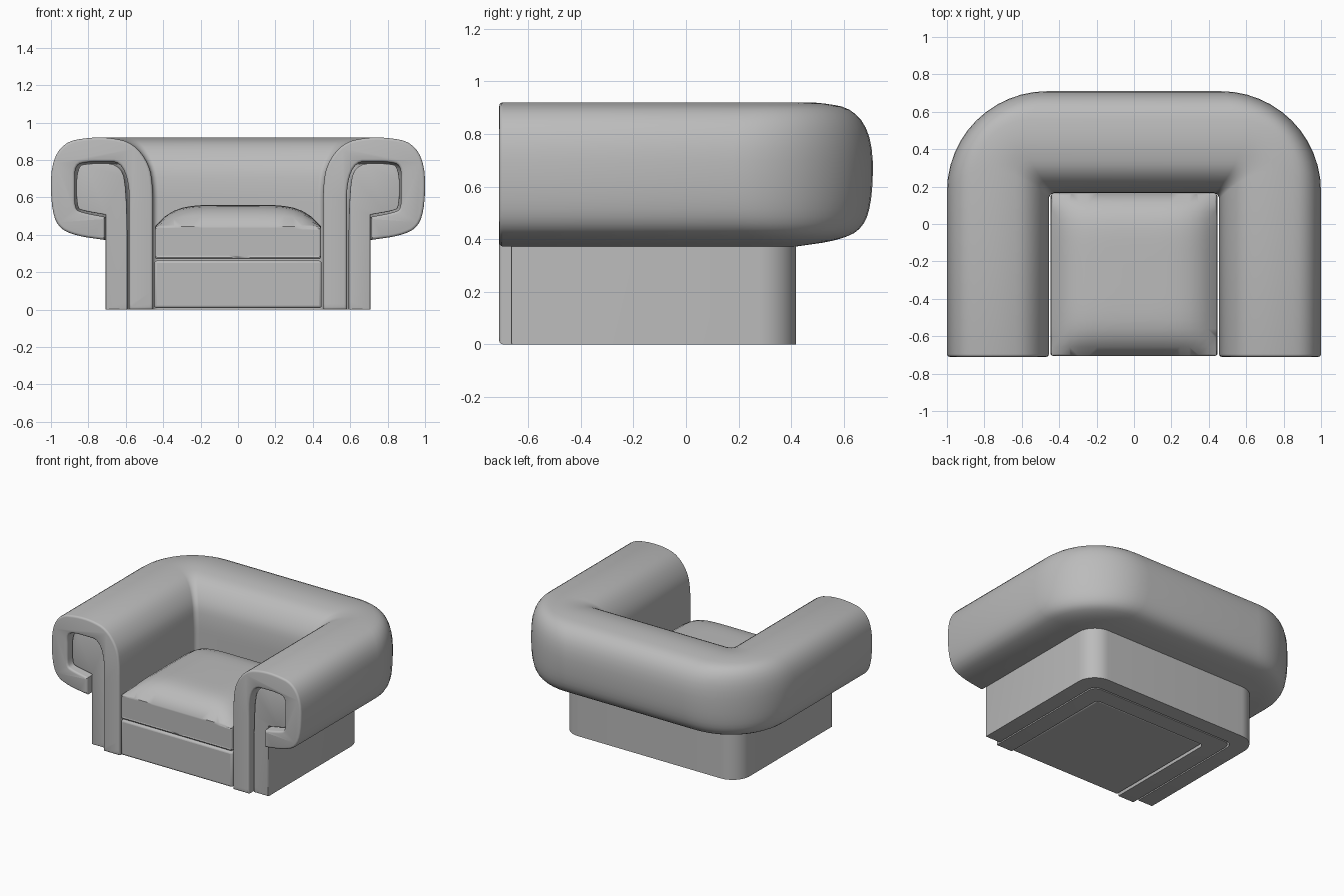
import bpy, bmesh, math

if "Cube" in bpy.data.objects:
    bpy.data.objects.remove(bpy.data.objects["Cube"], do_unlink=True)

INNER_X, INNER_Y, FRONT = 0.455, 0.165, -0.71

# One upholstery colour
grey = bpy.data.materials.new("grey upholstery")
grey.use_nodes = True
COLOR = (0.5, 0.5, 0.5, 1)
grey.diffuse_color = COLOR
grey.node_tree.nodes["Principled BSDF"].inputs["Base Color"].default_value = COLOR


def finish(name, bm, bevel=0):
    bmesh.ops.recalc_face_normals(bm, faces=bm.faces)
    mesh = bpy.data.meshes.new(name)
    bm.to_mesh(mesh)
    bm.free()
    mesh.materials.append(grey)
    obj = bpy.data.objects.new(name, mesh)
    bpy.context.collection.objects.link(obj)
    if bevel:
        mod = obj.modifiers.new("soft edges", "BEVEL")
        mod.width, mod.segments = bevel, 3
        mod.limit_method, mod.angle_limit = "ANGLE", math.radians(50)
    bpy.ops.object.select_all(action="DESELECT")
    obj.select_set(True)
    bpy.context.view_layer.objects.active = obj
    bpy.ops.object.shade_smooth_by_angle(angle=math.radians(40))
    return obj


def soften(points, rounds=2):
    """Corner cutting on an open polyline, ends kept."""
    for _ in range(rounds):
        out = [points[0]]
        for (ax, az), (bx, bz) in zip(points, points[1:]):
            out += [(ax * .75 + bx * .25, az * .75 + bz * .25),
                    (ax * .25 + bx * .75, az * .25 + bz * .75)]
        points = out + [points[-1]]
    return points


def u_path(x, front, steps=12):
    """Plan path around the chair; outer layers get rounder corners."""
    d = x - INNER_X
    r = 0.03 + 1.7 * d * d
    cx, cy = x - r, INNER_Y + d - r
    half = [(x, front)]
    for i in range(steps + 1):
        a = math.pi / 2 * i / steps
        half.append((cx + r * math.cos(a), cy + r * math.sin(a)))
    return half + [(-px, py) for px, py in reversed(half)]


def sweep(name, profile, front, rim):
    bm = bmesh.new()
    lanes = [[bm.verts.new((px, py, z)) for px, py in u_path(x, front)]
             for x, z in profile]
    for a, b in zip(lanes, lanes[1:] + lanes[:1]):
        for i in range(len(a) - 1):
            bm.faces.new((a[i], a[i + 1], b[i + 1], b[i]))
    caps = [bm.faces.new([lane[i] for lane in lanes]) for i in (0, -1)]
    bmesh.ops.recalc_face_normals(bm, faces=bm.faces)
    edges = list({e for f in caps for e in f.edges})
    bmesh.ops.bevel(bm, geom=edges, offset=rim, segments=3, profile=0.5,
                    affect="EDGES", clamp_overlap=False)
    return finish(name, bm)


# Padded scroll band forming both arms and the back
outer = soften([(.455, 0), (.455, .5), (.455, .66), (.475, .78), (.56, .89),
                (.68, .92), (.80, .92), (.93, .895), (1, .78), (1, .56),
                (.965, .44), (.87, .395), (.71, .372)])
inner = soften([(.582, 0), (.582, .5), (.582, .68), (.63, .79), (.72, .79),
                (.80, .79), (.872, .775), (.872, .66), (.872, .54),
                (.84, .52), (.71, .495)])
sweep("scroll_arms_and_back", outer + inner[::-1], FRONT, 0.014)

# Recessed frame inside the scroll, reaching the floor
core = soften([(.592, 0), (.592, .67), (.64, .782), (.79, .782), (.864, .768),
               (.864, .545), (.83, .528), (.708, .507)])
sweep("arm_frame", core + [(.708, 0)], FRONT + 0.045, 0.006)


def box(name, x, y0, y1, z0, z1, bevel, cuts=0, crown=0):
    bm = bmesh.new()
    bmesh.ops.create_cube(bm, size=2)
    if cuts:
        bmesh.ops.subdivide_edges(bm, edges=bm.edges[:], cuts=cuts, use_grid_fill=True)
    for v in bm.verts:
        u, w, t = v.co
        lift = crown * (1 - abs(u) ** 5) * (1 - abs(w) ** 6)
        top = z1 + lift
        v.co = (u * x, (y0 + y1) / 2 + w * (y1 - y0) / 2,
                z0 + (top - z0) * (t + 1) / 2)
    return finish(name, bm, bevel)


# Seat base and crowned cushion
box("seat_base", 0.447, FRONT + 0.005, 0.16, 0.008, 0.262, 0.014)
box("seat_cushion", 0.443, FRONT + 0.005, 0.163, 0.27, 0.445, 0.02, 17, 0.115)
